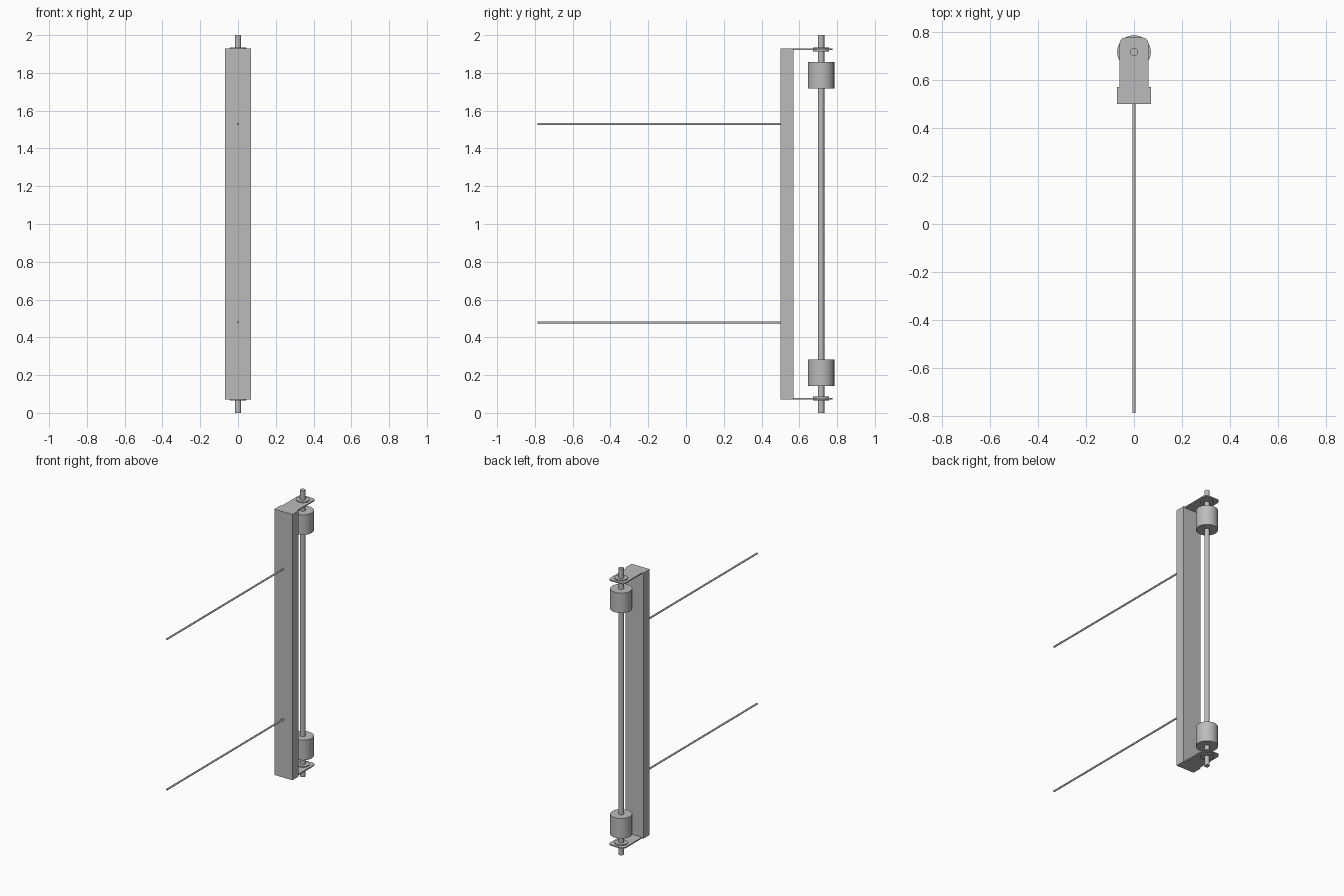
import bpy, bmesh, math
from mathutils import Matrix, Vector

cube = bpy.data.objects.get("Cube")
if cube:
    bpy.data.objects.remove(cube, do_unlink=True)

grey = bpy.data.materials.new("plain grey")
grey.use_nodes = True
colour = (0.5, 0.5, 0.5, 1)
grey.diffuse_color = colour
grey.node_tree.nodes["Principled BSDF"].inputs["Base Color"].default_value = colour

SHAFT_Y = 0.715
MID_Z = 1.0


def finish(name, bm, smooth=False):
    mesh = bpy.data.meshes.new(name)
    bmesh.ops.recalc_face_normals(bm, faces=bm.faces)
    bm.to_mesh(mesh)
    bm.free()
    mesh.materials.append(grey)
    ob = bpy.data.objects.new(name, mesh)
    bpy.context.scene.collection.objects.link(ob)
    if smooth:
        bpy.ops.object.select_all(action='DESELECT')
        ob.select_set(True)
        bpy.context.view_layer.objects.active = ob
        bpy.ops.object.shade_smooth_by_angle(angle=math.radians(40))
    return ob


def cylinder(name, start, end, radius, sides):
    a, b = Vector(start), Vector(end)
    turn = (b - a).to_track_quat('Z', 'Y').to_matrix().to_4x4()
    bm = bmesh.new()
    bmesh.ops.create_cone(bm, cap_ends=True, segments=sides, radius1=radius,
                          radius2=radius, depth=(b - a).length,
                          matrix=Matrix.Translation((a + b) / 2) @ turn)
    return finish(name, bm, True)


def upright(name, z0, z1, radius, sides):
    return cylinder(name, (0, SHAFT_Y, z0), (0, SHAFT_Y, z1), radius, sides)


# Square post
bm = bmesh.new()
bmesh.ops.create_cube(bm, size=1, matrix=Matrix.Translation((0, 0.535, MID_Z))
                      @ Matrix.Diagonal((0.14, 0.07, 1.856, 1)))
finish("post", bm)

# Shaft running through both brackets
upright("shaft", 0, 2, 0.017, 24)

# Matching bracket, washer, roller and rod at each end
for side, label in ((1, "upper"), (-1, "lower")):
    def z(offset):
        return MID_Z + side * offset

    # Bracket plate with rounded outer corners
    outline = [(-0.06, 0.56), (0.06, 0.56)]
    for cx, first in ((0.035, 0), (-0.035, 90)):
        for i in range(7):
            t = math.radians(first + 15 * i)
            outline.append((cx + 0.025 * math.cos(t), 0.75 + 0.025 * math.sin(t)))
    bm = bmesh.new()
    plate = bm.faces.new([bm.verts.new((x, y, z(0.92))) for x, y in outline])
    grown = bmesh.ops.extrude_face_region(bm, geom=[plate])["geom"]
    bmesh.ops.translate(bm, vec=(0, 0, side * 0.008),
                        verts=[v for v in grown if isinstance(v, bmesh.types.BMVert)])
    finish(label + "_bracket", bm)

    upright(label + "_washer", z(0.914), z(0.934), 0.042, 32)
    upright(label + "_roller", z(0.717), z(0.857), 0.07, 48)
    cylinder(label + "_rod", (0, -0.785, z(side * 0.004 + 0.525)),
             (0, 0.51, z(side * 0.004 + 0.525)), 0.006, 12)
